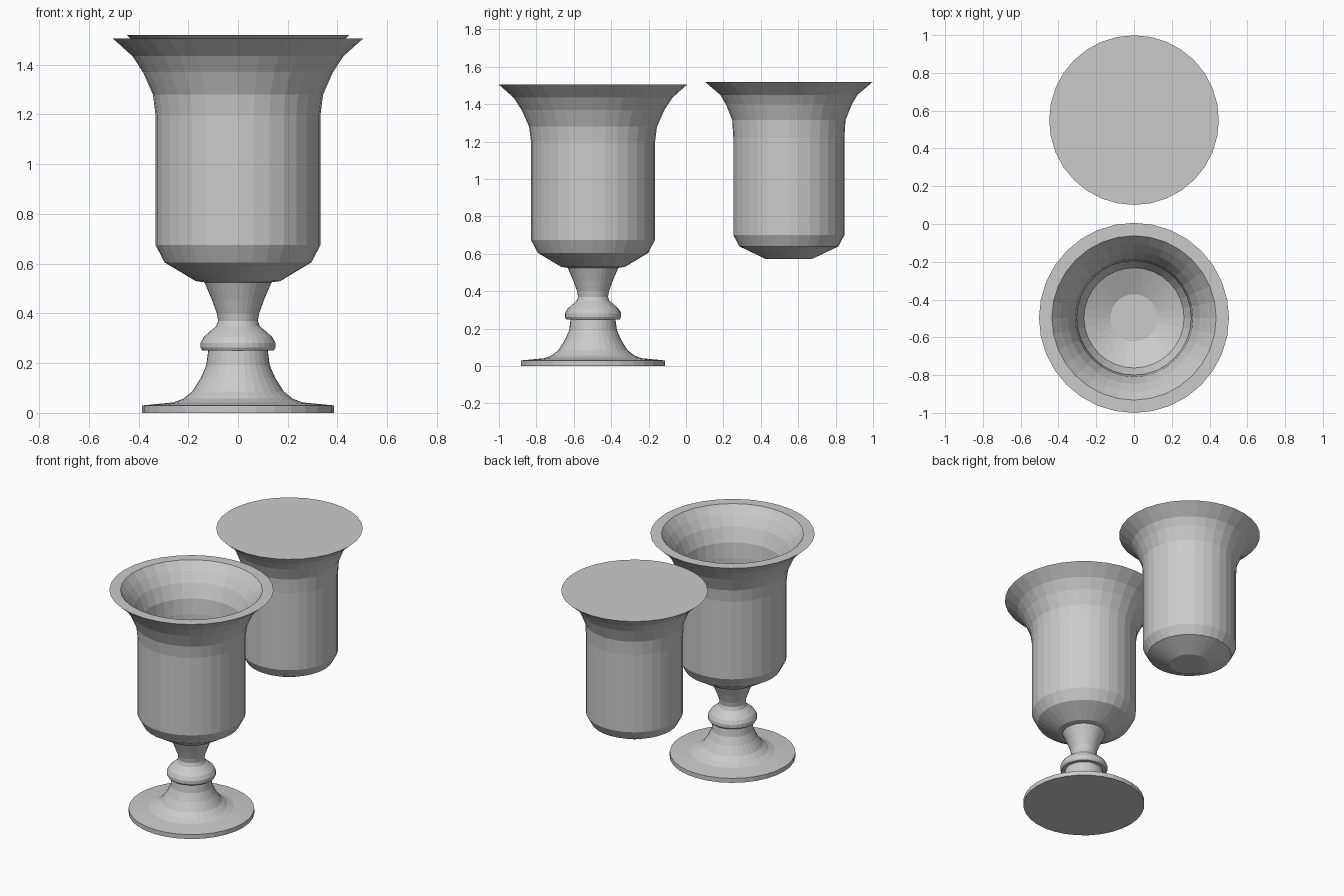
import bpy, bmesh, math

if "Cube" in bpy.data.objects:
    bpy.data.objects.remove(bpy.data.objects["Cube"])

SEGMENTS = 32

grey = bpy.data.materials.new("neutral grey")
grey.diffuse_color = (0.6, 0.6, 0.6, 1)
grey.use_nodes = True
grey.node_tree.nodes["Principled BSDF"].inputs["Base Color"].default_value = grey.diffuse_color


def lathe(name, profile, y):
    """Revolve (radius, z) points about a vertical axis; radius 0 closes the end."""
    bm = bmesh.new()
    rings = []
    for r, z in profile:
        n = SEGMENTS if r > 0 else 1
        rings.append([bm.verts.new((r * math.cos(2 * math.pi * i / SEGMENTS),
                                    r * math.sin(2 * math.pi * i / SEGMENTS), z))
                      for i in range(n)])
    for a, b in zip(rings, rings[1:]):
        if len(a) == 1 or len(b) == 1:
            bm.faces.new(a if len(b) == 1 else b)
            continue
        for i in range(SEGMENTS):
            j = (i + 1) % SEGMENTS
            bm.faces.new((a[i], a[j], b[j], b[i]))
    # drop the unused centre points of the flat caps
    bmesh.ops.delete(bm, geom=[v for v in bm.verts if not v.link_faces], context='VERTS')
    bmesh.ops.recalc_face_normals(bm, faces=bm.faces)
    mesh = bpy.data.meshes.new(name)
    bm.to_mesh(mesh)
    bm.free()
    mesh.materials.append(grey)
    obj = bpy.data.objects.new(name, mesh)
    obj.location.y = y
    bpy.context.collection.objects.link(obj)
    return obj


# foot, stem, outer bowl, rim and hollow inside as one closed profile
lathe("goblet", [
    (0, 0), (0.385, 0), (0.385, 0.03), (0.26, 0.042), (0.22, 0.057),
    (0.185, 0.085), (0.15, 0.14), (0.128, 0.19), (0.12, 0.25),
    (0.143, 0.25), (0.15, 0.262), (0.15, 0.282), (0.138, 0.305), (0.11, 0.33),
    (0.088, 0.348), (0.08, 0.37), (0.085, 0.4), (0.105, 0.455), (0.135, 0.525),
    (0.17, 0.53), (0.295, 0.605), (0.332, 0.675), (0.332, 1.2), (0.342, 1.28),
    (0.382, 1.37), (0.425, 1.435), (0.503, 1.505),
    (0.435, 1.505), (0.39, 1.45), (0.35, 1.39), (0.312, 1.3), (0.302, 1.2),
    (0.3, 0.7), (0.265, 0.635), (0.125, 0.57), (0, 0.57)], -0.497)

# filling, standing apart from the goblet
lathe("filling", [
    (0, 0.573), (0.125, 0.573), (0.265, 0.64), (0.297, 0.70), (0.297, 1.22),
    (0.303, 1.315), (0.337, 1.4), (0.367, 1.45), (0.449, 1.52), (0, 1.52)], 0.55)
